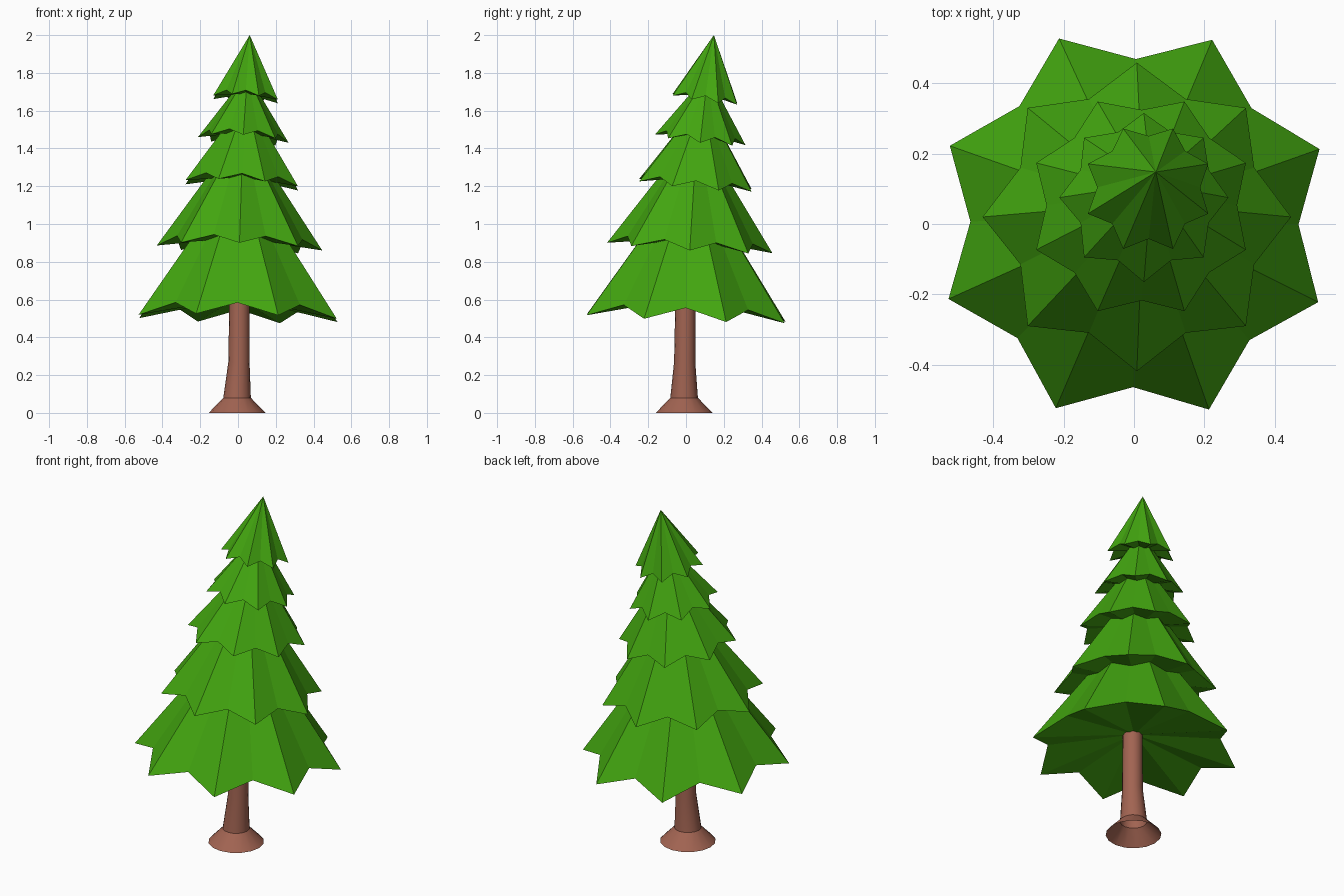
import bpy, bmesh, math
from mathutils import Vector

if "Cube" in bpy.data.objects:
    bpy.data.objects.remove(bpy.data.objects["Cube"])


def material(name, color):
    m = bpy.data.materials.new(name)
    m.diffuse_color = (*color, 1)
    m.use_nodes = True
    m.node_tree.nodes["Principled BSDF"].inputs["Base Color"].default_value = m.diffuse_color
    return m


green = material("needle green", (0.055, 0.376, 0.005))
brown = material("bark brown", (0.36, 0.127, 0.084))


def add_object(name, bm, mat):
    bmesh.ops.recalc_face_normals(bm, faces=bm.faces)
    me = bpy.data.meshes.new(name)
    bm.to_mesh(me)
    bm.free()
    me.materials.append(mat)
    ob = bpy.data.objects.new(name, me)
    bpy.context.collection.objects.link(ob)
    return ob


def tier(name, center, r, inner, rise, height, tilt, turn, hollow):
    """Leaning eight-sided pyramid with a zigzag rim and a shallow hollow underside."""
    bm = bmesh.new()
    c = Vector(center)

    def place(x, y, z):
        lean = Vector((tilt[0] * z, tilt[1] * z, -tilt[0] * x - tilt[1] * y))
        return bm.verts.new(c + Vector((x, y, z)) + lean)

    rim = []
    for i in range(16):
        a = math.radians(turn + 22.5 * i)
        rad, z = (r, 0) if i % 2 == 0 else (r * inner, rise)
        rim.append(place(rad * math.cos(a), rad * math.sin(a), z))
    apex, under = place(0, 0, height), place(0, 0, hollow)
    for i in range(16):
        a, b = rim[i], rim[(i + 1) % 16]
        bm.faces.new((a, b, apex))
        bm.faces.new((b, a, under))
    return add_object(name, bm, green)


# Foliage tiers, bottom to top, following the bent axis
tier("bottom_tier", (0, 0, 0.50), 0.568, 0.82, 0.065, 0.80, (0.02, 0.04), 22, 0.11)
tier("second_tier", (0.008, 0.02, 0.873), 0.438, 0.82, 0.046, 0.635, (0.03, 0.063), 0, 0.055)
tier("third_tier", (0.02, 0.05, 1.205), 0.322, 0.84, 0.038, 0.46, (0.055, 0.092), 22.5, 0.045)
tier("fourth_tier", (0.028, 0.075, 1.445), 0.24, 0.82, 0.033, 0.35, (0.063, 0.115), 0, 0.04)
tier("top_tier", (0.04, 0.10, 1.66), 0.185, 0.79, 0.028, 0.34, (0.065, 0.14), 22.5, 0.03)

# Trunk: flared foot and slightly bent stem, open at the bottom
rings = [(-0.005, -0.01, 0.0, 0.15), (-0.005, -0.01, 0.08, 0.073),
         (0.005, -0.007, 0.27, 0.056), (0.008, -0.002, 0.68, 0.053)]
bm = bmesh.new()
N = 16
loops = [[bm.verts.new((x + r * math.cos(k * math.tau / N),
                        y + r * math.sin(k * math.tau / N), z)) for k in range(N)]
         for x, y, z, r in rings]
for lo, hi in zip(loops, loops[1:]):
    for k in range(N):
        j = (k + 1) % N
        bm.faces.new((lo[k], lo[j], hi[j], hi[k]))
bm.faces.new(loops[-1])
trunk = add_object("trunk", bm, brown)
bpy.context.view_layer.objects.active = trunk
trunk.select_set(True)
bpy.ops.object.shade_smooth_by_angle(angle=math.radians(30))
